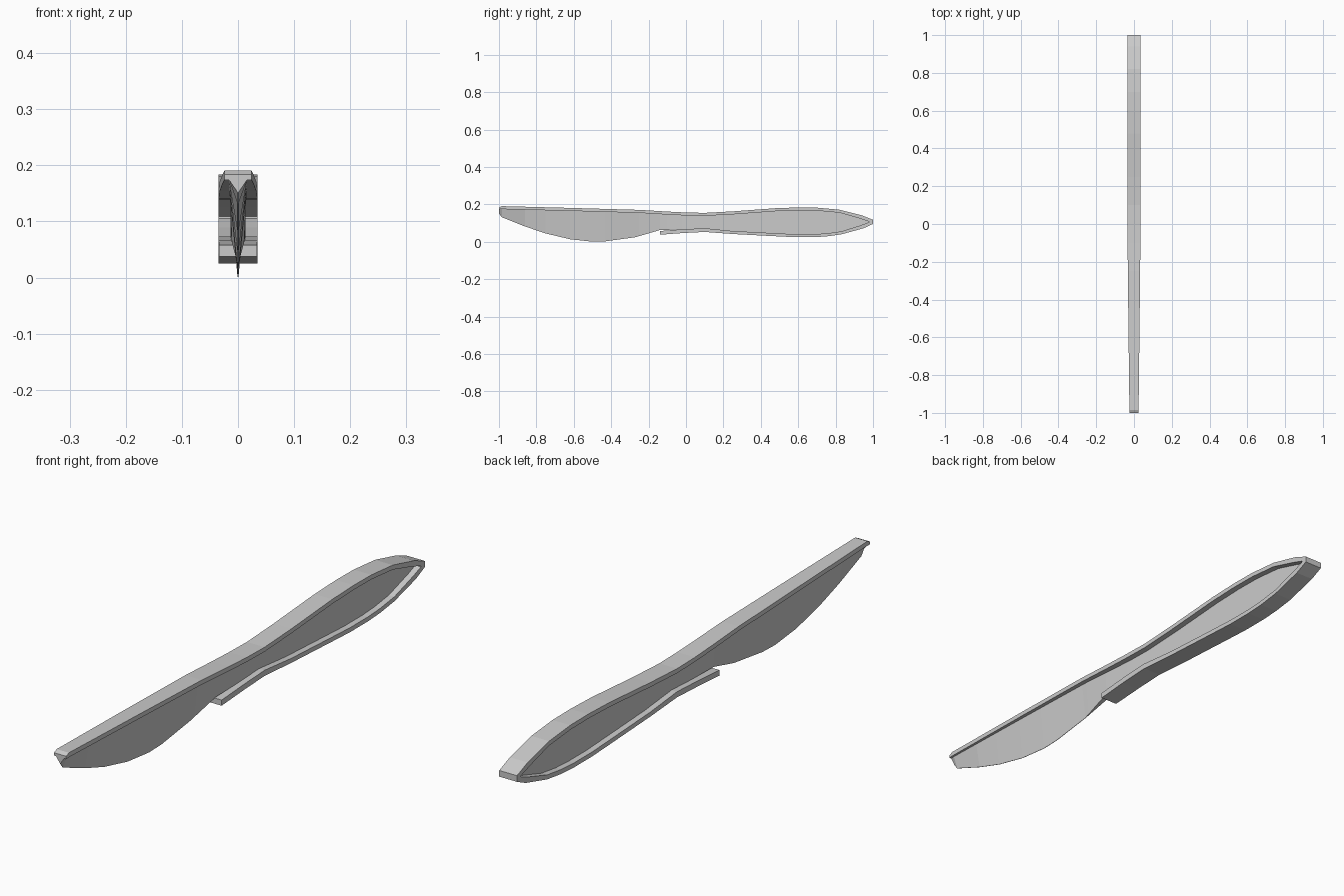
import bpy, bmesh

if "Cube" in bpy.data.objects:
    bpy.data.objects.remove(bpy.data.objects["Cube"])


def loft(name, sections):
    """Skin a solid through matching four-point cross-sections."""
    bm = bmesh.new()
    rings = [[bm.verts.new(p) for p in s] for s in sections]
    for a, b in zip(rings, rings[1:]):
        for i in range(4):
            j = (i + 1) % 4
            bm.faces.new((a[i], a[j], b[j], b[i]))
    bm.faces.new(rings[0])
    bm.faces.new(rings[-1])
    bmesh.ops.remove_doubles(bm, verts=bm.verts, dist=0.0001)
    bmesh.ops.recalc_face_normals(bm, faces=bm.faces)
    mesh = bpy.data.meshes.new(name)
    bm.to_mesh(mesh)
    bm.free()
    obj = bpy.data.objects.new(name, mesh)
    bpy.context.collection.objects.link(obj)
    return obj


def interp(y, pts):
    for (a, u), (b, v) in zip(pts, pts[1:]):
        if y <= b:
            return u + (v - u) * max(0, (y - a) / (b - a))
    return pts[-1][1]


# Side outlines (y, z)
top = [(-0.985, 0.191), (-0.6, 0.181), (-0.25, 0.171), (-0.1, 0.162), (0, 0.157),
       (0.1, 0.155), (0.25, 0.163), (0.48, 0.180), (0.6, 0.184), (0.7, 0.183),
       (0.82, 0.172), (0.94, 0.142)]
bottom = [(0.95, 0.073), (0.83, 0.040), (0.75, 0.029), (0.68, 0.025), (0.58, 0.025),
          (0.48, 0.030), (0.25, 0.042), (0.1, 0.053), (-0.02, 0.047), (-0.14, 0.038)]
edge = [(-1, 0.152), (-0.985, 0.132), (-0.86, 0.082), (-0.75, 0.045), (-0.62, 0.014),
        (-0.5, 0.001), (-0.43, 0.003), (-0.27, 0.025), (-0.14, 0.063)]


def half_width(y):
    return interp(y, [(-1, 0.024), (-0.5, 0.030), (0, 0.035), (1, 0.035)])


# Rim: spine, butt end and lower handle edge as one bent strip
rail = [(-1, 0.184, -1, 0.174)]
rail += [(y, z, y * 0.985 if y > 0.9 else y, z - 0.016) for y, z in top]
rail += [(1, 0.118, 0.978, 0.109), (1, 0.096, 0.978, 0.105)]
rail += [(y, z, y * 0.985 if y > 0.9 else y, z + (0.02 if y < 0.2 else 0.016))
         for y, z in bottom]
loft("handle_rim", [[(-half_width(yo), yo, zo), (half_width(yo), yo, zo),
                     (half_width(yo), yi, zi), (-half_width(yo), yi, zi)]
                    for yo, zo, yi, zi in rail])

# Web: wedge-shaped blade running into the flat handle panel
inner_top = [(-1, 0.174)] + [(y, z - 0.016) for y, z in top[:-1]] + [(0.925, 0.127), (0.978, 0.109)]
inner_bottom = edge + [(y, z + (0.02 if y < 0.2 else 0.016))
                       for y, z in reversed(bottom[1:-1])] + [(0.936, 0.089), (0.978, 0.105)]
stations = sorted({p[0] for p in inner_top + inner_bottom})
web = []
for y in stations:
    zt, zb = interp(y, inner_top), interp(y, inner_bottom)
    t = interp(y, [(-1, 0.016), (-0.3, 0.016), (0, 0.013), (1, 0.013)])
    b = interp(y, [(-1, 0.0008), (-0.27, 0.0008), (-0.14, 0.011), (0, 0.013), (1, 0.013)])
    web.append([(-t, y, zt), (t, y, zt), (b, y, zb), (-b, y, zb)])
loft("blade_and_handle_web", web)
